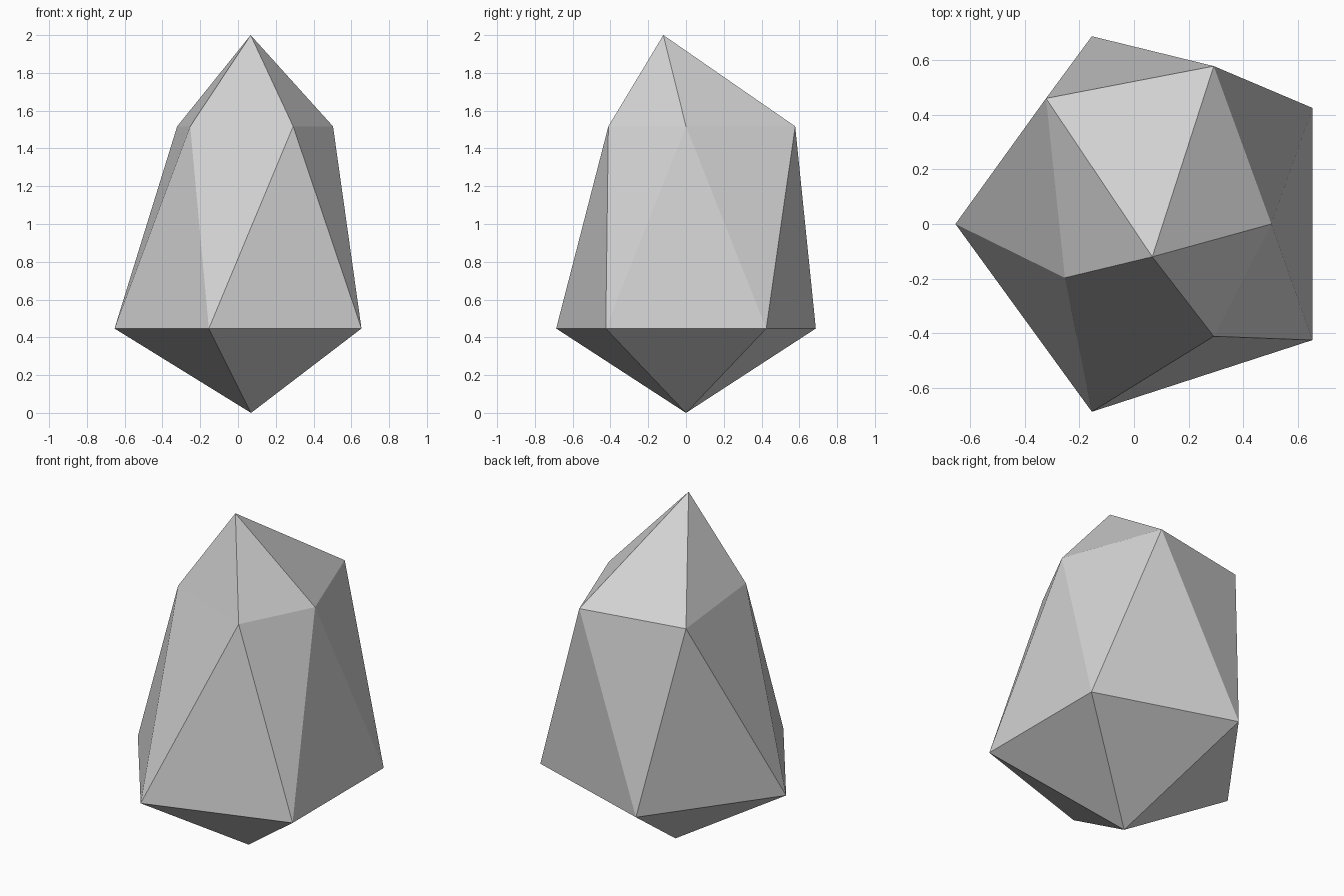
import bpy
import bmesh
from math import atan2, degrees
from mathutils import Vector

cube = bpy.data.objects.get("Cube")
if cube:
    bpy.data.objects.remove(cube, do_unlink=True)

# Stone grey
stone = bpy.data.materials.new("stone_grey")
stone.use_nodes = True
grey = (0.64, 0.64, 0.64, 1)
stone.diffuse_color = grey
stone.node_tree.nodes["Principled BSDF"].inputs["Base Color"].default_value = grey

# Rough rock: twenty-sided ball with its upper half pulled upward and chipped inward
RADIUS, CENTRE = 0.808, Vector((0.069, 0, 0.808))
RIM_HEIGHT = 1.517
PEAK = Vector((0.067, -0.12, 2.0))
# Upper rim corners, keyed by their angle on the ball in degrees
RIM = {0: (0.503, 0), 72: (0.292, 0.578), 144: (-0.322, 0.46),
       -144: (-0.253, -0.197), -72: (0.292, -0.411)}

bm = bmesh.new()
bmesh.ops.create_icosphere(bm, subdivisions=1, radius=RADIUS)
for v in bm.verts:
    if v.co.z > 0.9 * RADIUS:
        v.co = PEAK
    elif v.co.z > 0:
        angle = degrees(atan2(v.co.y, v.co.x))
        corner = min(RIM, key=lambda a: abs(a - angle))
        v.co = (*RIM[corner], RIM_HEIGHT)
    else:
        v.co += CENTRE
bmesh.ops.recalc_face_normals(bm, faces=bm.faces)

mesh = bpy.data.meshes.new("rock")
bm.to_mesh(mesh)
bm.free()
mesh.materials.append(stone)
rock = bpy.data.objects.new("rock", mesh)
bpy.context.collection.objects.link(rock)
